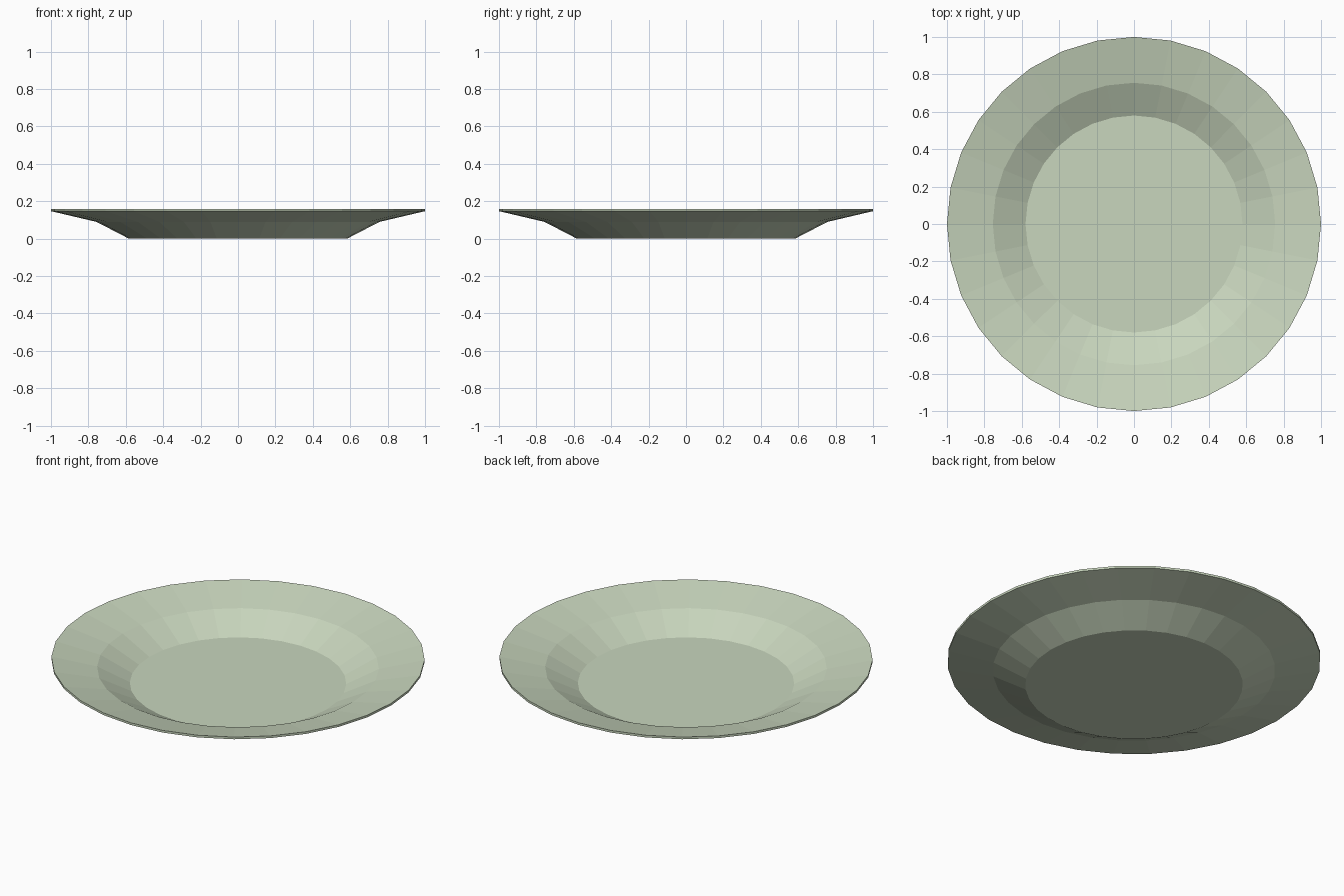
import bpy, bmesh, math

if "Cube" in bpy.data.objects:
    bpy.data.objects.remove(bpy.data.objects["Cube"])

SIDES = 32

# Closed wall section (radius, height): underside outwards, then top inwards
PROFILE = [(0.583, 0.0), (0.757, 0.09), (1.0, 0.147),
           (1.0, 0.16), (0.755, 0.104), (0.58, 0.013)]


def ring(bm, radius, z):
    return [bm.verts.new((radius * math.cos(2 * math.pi * i / SIDES),
                          radius * math.sin(2 * math.pi * i / SIDES), z))
            for i in range(SIDES)]


bm = bmesh.new()
rings = [ring(bm, r, z) for r, z in PROFILE]

# Sloping well, broad rim and thin edge
for a, b in zip(rings, rings[1:]):
    for i in range(SIDES):
        j = (i + 1) % SIDES
        bm.faces.new((a[i], a[j], b[j], b[i]))

# Flat base and flat inner floor
bm.faces.new(rings[0])
bm.faces.new(rings[-1])
bmesh.ops.recalc_face_normals(bm, faces=bm.faces)

mesh = bpy.data.meshes.new("plate")
bm.to_mesh(mesh)
bm.free()
plate = bpy.data.objects.new("plate", mesh)
bpy.context.collection.objects.link(plate)

# Pale sage glaze
glaze = bpy.data.materials.new("sage_glaze")
glaze.diffuse_color = (0.58, 0.67, 0.51, 1)
glaze.use_nodes = True
glaze.node_tree.nodes["Principled BSDF"].inputs["Base Color"].default_value = glaze.diffuse_color
mesh.materials.append(glaze)
